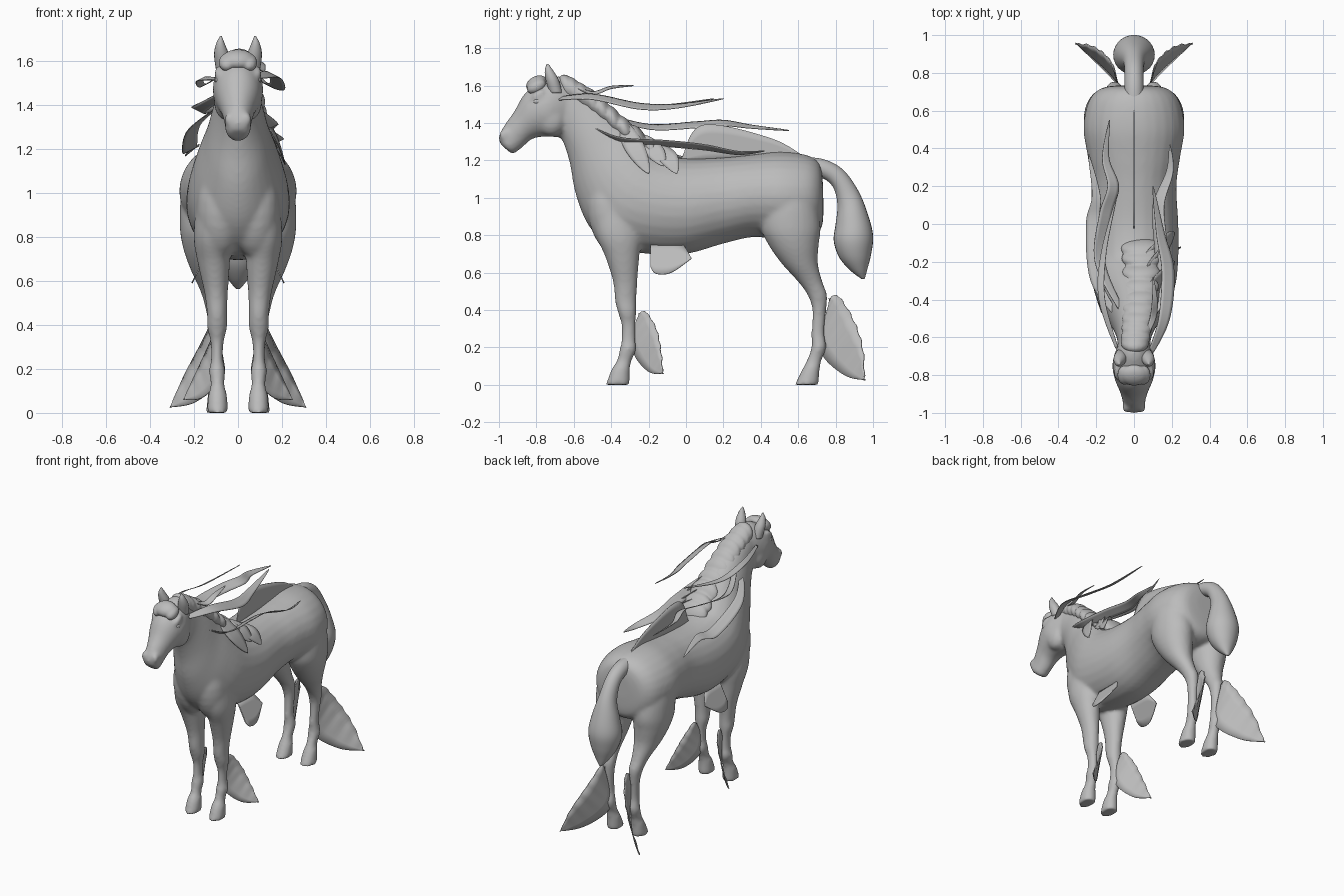
import bpy, bmesh, math
from mathutils import Vector, Matrix

cube = bpy.data.objects.get("Cube")
if cube:
    bpy.data.objects.remove(cube, do_unlink=True)

GREY = (0.5, 0.5, 0.5, 1)
grey = bpy.data.materials.new("plain grey")
grey.use_nodes = True
grey.diffuse_color = GREY
grey.node_tree.nodes["Principled BSDF"].inputs["Base Color"].default_value = GREY


def finish(bm, name, thickness=0):
    """Turn a bmesh into a smooth shaded object with the grey material."""
    bmesh.ops.recalc_face_normals(bm, faces=bm.faces[:])
    for face in bm.faces:
        face.smooth = True
    mesh = bpy.data.meshes.new(name)
    bm.to_mesh(mesh)
    bm.free()
    mesh.materials.append(grey)
    obj = bpy.data.objects.new(name, mesh)
    bpy.context.collection.objects.link(obj)
    if thickness:
        solid = obj.modifiers.new("thickness", 'SOLIDIFY')
        solid.thickness = thickness
        solid.offset = 0
    return obj


def fuse(obj, size, rounds):
    """Merge overlapping shells into one soft skin."""
    skin = obj.modifiers.new("fuse", 'REMESH')
    skin.mode = 'VOXEL'
    skin.voxel_size = size
    skin.use_smooth_shade = True
    relax = obj.modifiers.new("relax", 'SMOOTH')
    relax.factor = 0.5
    relax.iterations = rounds


def spline(points, steps):
    """Smooth curve through points with any number of components."""
    pts = [Vector(p) for p in points]
    pts = [pts[0]] + pts + [pts[-1]]
    result = []
    for a, b, c, d in zip(pts, pts[1:], pts[2:], pts[3:]):
        for k in range(steps):
            t = k / steps
            result.append(b + (c - a) * (t / 2) + (a * 2 - b * 5 + c * 4 - d) * (t * t / 2)
                          + (b * 3 - a - c * 3 + d) * (t ** 3 / 2))
    return result + [pts[-1]]


def loft(bm, rows, sides=28, steps=5):
    """Rows: two opposite (y, z) points, half width and x centre."""
    rings = []
    for y1, z1, y2, z2, w, cx in spline(rows, steps):
        ring = []
        for k in range(sides):
            a = math.tau * k / sides
            u, v = (1 + math.cos(a)) / 2, math.sin(a)
            ring.append(bm.verts.new((cx + w * v, y2 + (y1 - y2) * u, z2 + (z1 - z2) * u)))
        rings.append(ring)
    for r, s in zip(rings, rings[1:]):
        for k in range(sides):
            j = (k + 1) % sides
            bm.faces.new((r[k], r[j], s[j], s[k]))
    bm.faces.new(rings[0])
    bm.faces.new(rings[-1])


def upright(rows, side):
    """Level sections: height, front, back, half width, x centre."""
    return [(back, z, front, z, w, side * cx) for z, front, back, w, cx in rows]


def centred(rows):
    return [row + (0,) for row in rows]


def blob(bm, centre, size, tilt=0):
    matrix = (Matrix.Translation(centre) @ Matrix.Rotation(tilt, 4, 'X')
              @ Matrix.Diagonal((*size, 1)))
    bmesh.ops.create_uvsphere(bm, u_segments=20, v_segments=12, radius=1, matrix=matrix)


def sheet(name, edges, thickness):
    """Thin surface between two sampled edges."""
    bm = bmesh.new()
    grid = []
    for a, b in zip(*edges):
        grid.append([bm.verts.new(a.lerp(b, t / 4)) for t in range(5)])
    for r, s in zip(grid, grid[1:]):
        for k in range(4):
            bm.faces.new((r[k], r[k + 1], s[k + 1], s[k]))
    return finish(bm, name, thickness)


def fin(name, inner, outer, x_rule, scallop=0):
    """Flat fin from two (y, z) edges, bent sideways by x_rule."""
    edges = [[Vector((x_rule(y, z), y, z)) for y, z in spline(e, 10)] for e in (inner, outer)]
    for k, p in enumerate(edges[1]):
        p.y -= scallop * abs(math.cos(k * math.pi / 5))
    return sheet(name, edges, 0.006)


def ribbon(name, points, width, across):
    """Tapered lock of hair, widest near the middle."""
    path = spline(points, 8)
    across = Vector(across).normalized()
    last = len(path) - 1
    offsets = [across * width * (0.05 + math.sin(math.pi * (0.12 + 0.88 * k / last)))
               for k in range(last + 1)]
    edges = [[p + s * o for p, o in zip(path, offsets)] for s in (-1, 1)]
    return sheet(name, edges, 0.004)


# Trunk and neck: topline point, underside point, half width
TRUNK = [
    (.73, 1.12, .735, .96, .08), (.71, 1.19, .725, .84, .175), (.64, 1.23, .66, .79, .24),
    (.5, 1.245, .52, .775, .268), (.35, 1.23, .36, .79, .245), (.2, 1.215, .2, .755, .225),
    (0, 1.21, 0, .7, .235), (-.15, 1.24, -.2, .7, .235), (-.22, 1.3, -.4, .74, .222),
    (-.28, 1.37, -.52, .85, .19), (-.34, 1.43, -.59, 1.02, .15), (-.42, 1.5, -.62, 1.18, .12),
    (-.52, 1.57, -.65, 1.28, .095), (-.6, 1.62, -.68, 1.34, .085)]
HEAD = [
    (-.58, 1.59, -.6, 1.38, .06), (-.67, 1.65, -.66, 1.33, .095), (-.77, 1.62, -.72, 1.325, .115),
    (-.86, 1.56, -.78, 1.325, .102), (-.92, 1.46, -.83, 1.31, .078), (-.97, 1.39, -.88, 1.265, .062),
    (-1, 1.33, -.925, 1.235, .055), (-.995, 1.29, -.95, 1.25, .034)]
# Legs: height, front, back, half width, x centre
FORELEG = [
    (.95, -.5, -.26, .07, .12), (.8, -.48, -.24, .082, .12), (.68, -.43, -.25, .073, .11),
    (.55, -.39, -.26, .054, .1), (.45, -.38, -.265, .046, .095), (.39, -.365, -.265, .046, .095),
    (.32, -.345, -.27, .03, .095), (.24, -.345, -.27, .028, .095), (.19, -.355, -.265, .038, .095),
    (.13, -.37, -.29, .031, .093), (.08, -.4, -.3, .043, .093), (0, -.43, -.3, .049, .093)]
HINDLEG = [
    (1.15, .46, .65, .08, .12), (1, .42, .695, .115, .142), (.85, .4, .72, .12, .145),
    (.75, .44, .71, .11, .14), (.65, .51, .705, .085, .13), (.55, .6, .73, .055, .115),
    (.48, .65, .755, .045, .105), (.4, .675, .75, .035, .1), (.28, .67, .74, .028, .097),
    (.2, .67, .75, .039, .095), (.13, .645, .725, .032, .095), (.08, .62, .715, .044, .095),
    (0, .58, .71, .05, .095)]

# Body: overlapping shells fused into one smooth skin
bm = bmesh.new()
loft(bm, centred(TRUNK))
loft(bm, centred(HEAD))
for side in (-1, 1):
    loft(bm, upright(FORELEG, side))
    loft(bm, upright(HINDLEG, side))
    blob(bm, (side * .05, -.72, 1.42), (.06, .08, .09))           # cheek
    blob(bm, (side * .085, -.79, 1.55), (.024, .045, .022), .6)   # brow
    blob(bm, (side * .038, -.97, 1.335), (.024, .03, .035))       # nostril flare
    blob(bm, (side * .08, -.41, .92), (.11, .115, .22), .15)      # breast
body = finish(bm, "body")
fuse(body, 0.011, 10)

# Tail
bm = bmesh.new()
loft(bm, centred([
    (.62, 1.22, .66, 1.12, .05), (.74, 1.205, .74, 1.1, .05), (.84, 1.15, .79, 1.05, .05),
    (.92, 1.04, .81, .96, .06), (.97, .92, .8, .86, .09), (1, .8, .79, .77, .11),
    (.99, .7, .82, .68, .09), (.97, .62, .88, .61, .05), (.955, .565, .94, .565, .01)]))
finish(bm, "tail")

# Ears and eyes
EAR = [(1.56, -.73, -.66, .035, .065), (1.63, -.75, -.68, .034, .075),
       (1.68, -.755, -.71, .02, .08), (1.715, -.745, -.735, .004, .078)]
for side, label in ((1, "left"), (-1, "right")):
    bm = bmesh.new()
    loft(bm, upright(EAR, side), sides=16)
    finish(bm, label + "_ear")
    bm = bmesh.new()
    blob(bm, (side * .094, -.795, 1.515), (.012, .022, .014))
    finish(bm, label + "_eye")

# Forelock: a soft roll over the brow
bm = bmesh.new()
blob(bm, (0, -.8, 1.61), (.075, .06, .04), .5)
for side in (-1, 1):
    blob(bm, (side * .05, -.8, 1.595), (.038, .055, .036), .5)
fuse(finish(bm, "forelock"), 0.008, 3)

# Mane: overlapping rolls along the crest, sliding to the left at the withers
bm = bmesh.new()
crest = spline([(.005, -.63, 1.585), (.02, -.5, 1.51), (.035, -.33, 1.365), (.04, -.13, 1.215)], 3)
for k, p in enumerate(crest):
    blob(bm, p, (.075 + .004 * k, .045, .08 + .006 * (k % 2)), .45)
fuse(finish(bm, "mane"), 0.009, 2)
TUFTS = {
    "front_mane_tuft": [(.08, -.34, 1.4), (.17, -.27, 1.26), (.215, -.2, 1.13)],
    "middle_mane_tuft": [(.07, -.24, 1.33), (.15, -.17, 1.25), (.19, -.12, 1.17)],
    "rear_mane_tuft": [(.06, -.18, 1.29), (.17, -.1, 1.22), (.215, -.05, 1.13)],
}
for name, points in TUFTS.items():
    ribbon(name, points, .05, (0, 1, .3))

# Flowing locks of hair, each with the sideways slope of its strip
LOCKS = {
    "left_top_lock": (-.5, [(.06, -.6, 1.6), (.1, -.5, 1.56), (.11, -.4, 1.59), (.1, -.28, 1.6)]),
    "left_middle_lock": (-.5, [(.09, -.68, 1.53), (.16, -.5, 1.54), (.18, -.25, 1.49),
                               (.14, -.05, 1.49), (.1, .2, 1.53)]),
    "left_low_lock": (.5, [(.08, -.52, 1.38), (.15, -.35, 1.31), (.14, -.1, 1.29),
                           (.13, .1, 1.27), (.19, .28, 1.24), (.19, .42, 1.25)]),
    "right_top_lock": (.5, [(-.09, -.66, 1.52), (-.17, -.4, 1.52),
                            (-.16, -.15, 1.49), (-.09, .15, 1.53)]),
    "right_middle_lock": (-.5, [(-.07, -.45, 1.45), (-.18, -.2, 1.38), (-.15, .05, 1.39),
                                (-.11, .2, 1.4), (-.15, .35, 1.38), (-.13, .55, 1.36)]),
    "right_low_lock": (.5, [(-.08, -.5, 1.4), (-.2, -.3, 1.3), (-.22, 0, 1.2),
                            (-.2, .15, 1.21), (-.24, .37, 1.17)]),
}
for name, (slope, points) in LOCKS.items():
    ribbon(name, points, .018 if "top" in name else .036, (1, 0, slope))

# Back fin
fin("back_fin", [(-.03, 1.2), (.15, 1.19), (.4, 1.21), (.65, 1.2)],
    [(-.02, 1.22), (.09, 1.39), (.45, 1.32), (.65, 1.21)], lambda y, z: 0)

# Leg fins and elbow fins on both sides
for side, label in ((1, "left"), (-1, "right")):
    fin(label + "_hind_leg_fin",
        [(.77, .46), (.73, .3), (.73, .16), (.85, .05), (.96, .025)],
        [(.77, .46), (.82, .475), (.9, .35), (.95, .2), (.96, .025)],
        lambda y, z: side * (.09 + 1.9 * (y - .74) * (.55 - z)), .01)
    fin(label + "_foreleg_fin",
        [(-.25, .38), (-.28, .3), (-.28, .17), (-.2, .07), (-.12, .06)],
        [(-.25, .38), (-.21, .39), (-.155, .3), (-.13, .18), (-.12, .06)],
        lambda y, z: side * (.09 + 2.7 * (y + .27) * (.45 - z)), .007)
    fin(label + "_elbow_fin",
        [(-.19, .75), (-.1, .76), (-.02, .75), (.03, .675)],
        [(-.19, .63), (-.16, .595), (-.08, .6), (.03, .675)],
        lambda y, z: side * (.14 + .5 * (.73 - z)))
